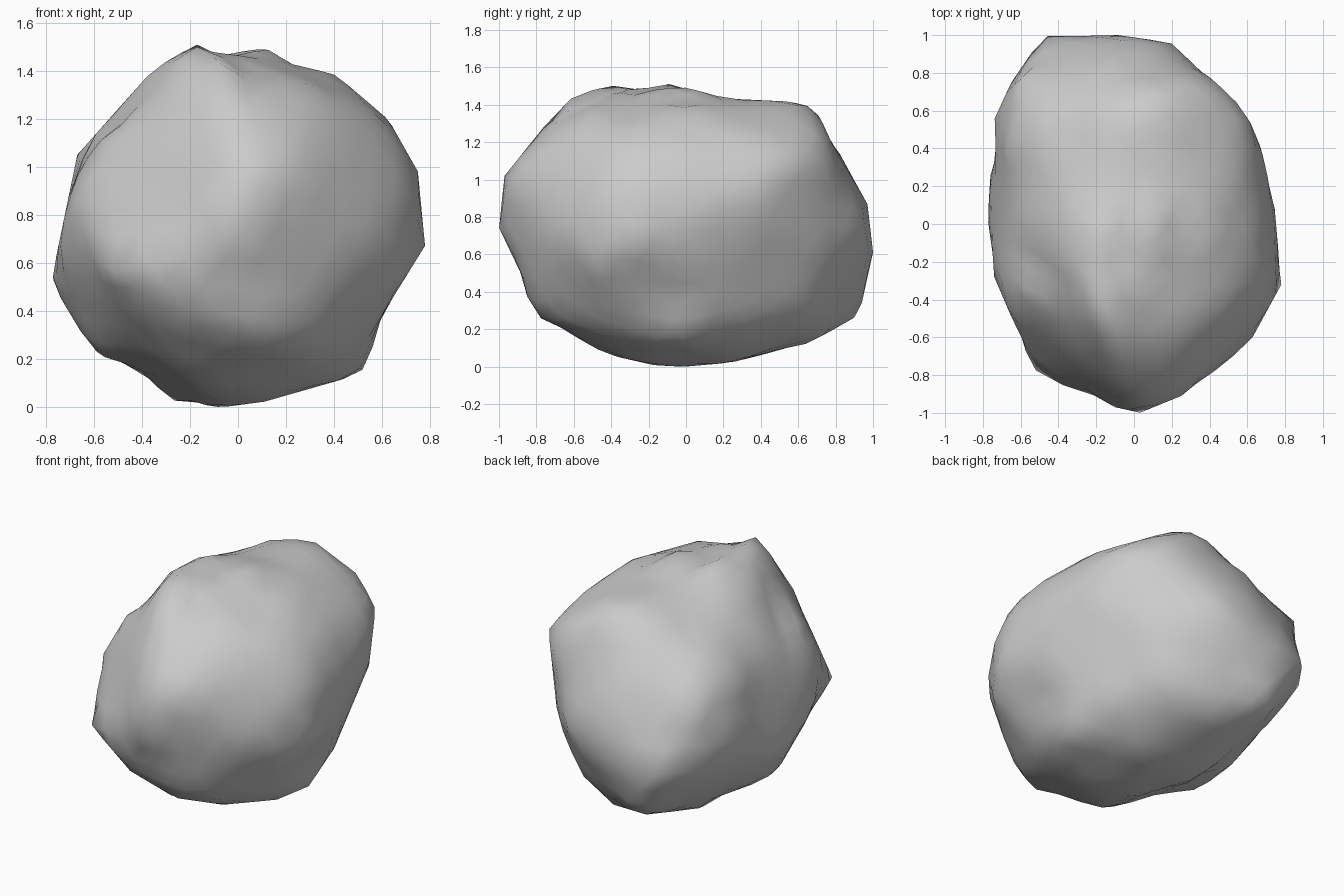
import bpy, bmesh, math
from mathutils import Vector

if "Cube" in bpy.data.objects:
    bpy.data.objects.remove(bpy.data.objects["Cube"])

MID = 0.76  # height of the rock's centre

# Outlines of the rock seen from each side (u right, v up)
front = [(-.17, 1.52), (-.05, 1.46), (.09, 1.52), (.27, 1.41), (.41, 1.41), (.62, 1.22),
         (.75, .99), (.78, .68), (.6, .39), (.53, .15), (.11, .03), (-.12, .0),
         (-.27, .02), (-.41, .17), (-.6, .23), (-.78, .53), (-.67, 1.06), (-.43, 1.33), (-.34, 1.43)]
right = [(-1, .75), (-.97, 1.03), (-.76, 1.29), (-.53, 1.53), (-.25, 1.49), (-.09, 1.52),
         (.25, 1.44), (.67, 1.42), (.97, .88), (1, .62), (.92, .26), (.64, .13), (.24, .03),
         (-.1, 0), (-.45, .08), (-.83, .29), (-.87, .48)]
top = [(-.46, 1), (-.05, 1), (.2, .955), (.6, .6), (.67, .42), (.745, .08), (.78, -.32),
       (.6, -.65), (.25, -.91), (.03, -1), (-.1, -.97), (-.53, -.79), (-.65, -.49),
       (-.74, -.28), (-.78, -.05), (-.74, .56), (-.61, .83)]
front_right = [(.23, .81), (.45, .79), (.7, .6), (.82, .4), (.78, .05), (.57, -.45), (.42, -.67),
               (.23, -.75), (-.09, -.78), (-.37, -.74), (-.64, -.58), (-.88, -.3), (-.8, .12),
               (-.66, .35), (-.57, .39), (-.41, .6), (-.24, .69), (.01, .73)]
back_left = [(.43, .82), (.64, .5), (.87, -.02), (.53, -.6), (.08, -.8), (-.23, -.84), (-.43, -.78),
             (-.61, -.61), (-.72, -.39), (-.77, -.2), (-.82, .27), (-.61, .49), (-.32, .68),
             (.07, .79), (.3, .77)]
below = [(.2, .84), (.35, .84), (.55, .65), (.93, .34), (.98, -.06), (.6, -.52), (.4, -.68),
         (.23, -.68), (-.15, -.81), (-.39, -.72), (-.62, -.68), (-.87, -.11), (-.84, .15),
         (-.74, .38), (-.51, .57), (-.33, .67), (-.08, .75)]


def view(outline, yaw, elev, v0=0.0):
    """Outline as 2D points plus the right and up axes of its plane."""
    a, e = math.radians(yaw), math.radians(elev)
    r = Vector((math.cos(a), math.sin(a), 0))
    away = Vector((-math.sin(a), math.cos(a), 0))
    u = away * math.sin(e) + Vector((0, 0, math.cos(e)))
    return [Vector((p[0], p[1] - v0)) for p in outline], r, u


def reach(pts, d):
    """Distance from the centre to the outline along d."""
    best = 0.0
    for p, q in zip(pts, pts[1:] + pts[:1]):
        e = q - p
        den = d.cross(e)
        if abs(den) < 1e-9:
            continue
        t, s = p.cross(e) / den, p.cross(d) / den
        if t > 0 and -1e-4 <= s <= 1.0001:
            best = max(best, t)
    return best or 9.0


views = [view(front_right, 35, 25), view(back_left, 215, 25), view(below, 145, -25),
         view(front, 0, 0, MID), view(right, 90, 0, MID), view(top, 0, 90)]


def carve(bm):
    """Keep every point inside all the outlines."""
    for v in bm.verts:
        d = v.co.normalized()
        limit = min(reach(pts, Vector((d.dot(r), d.dot(u)))) for pts, r, u in views)
        v.co = d * min(v.co.length, limit)


def pull(bm, spread):
    """Draw the rim, and softly the skin around it, out to the outline."""
    for pts, r, u in views:
        mids = [(p + q) / 2 for p, q in zip(pts, pts[1:] + pts[:1])]
        for p in mids + pts:
            v = min(bm.verts, key=lambda w: (w.co.dot(r) - p.x) ** 2 + (w.co.dot(u) - p.y) ** 2)
            off = r * (p.x - v.co.dot(r)) + u * (p.y - v.co.dot(u))
            if off.length > 0.25:
                continue
            centre = v.co.copy()
            for w in bm.verts:
                k = (w.co - centre).length_squared / spread ** 2
                if k < 4:
                    w.co += off * math.exp(-k)


# Rock: a sphere carved, softened and pulled until it fits the outlines
bm = bmesh.new()
bmesh.ops.create_icosphere(bm, subdivisions=4, radius=2)
carve(bm)
for spread in (.25, .2, .15, .12):
    for _ in range(3):
        bmesh.ops.smooth_vert(bm, verts=bm.verts, factor=0.5,
                              use_axis_x=True, use_axis_y=True, use_axis_z=True)
    pull(bm, spread)
    carve(bm)

# Stand it on the floor
for v in bm.verts:
    v.co.z += MID
low = min(v.co.z for v in bm.verts)
for v in bm.verts:
    v.co.z -= low
bmesh.ops.recalc_face_normals(bm, faces=bm.faces)
for face in bm.faces:
    face.smooth = True

mesh = bpy.data.meshes.new("rock")
bm.to_mesh(mesh)
bm.free()
bpy.context.collection.objects.link(bpy.data.objects.new("rock", mesh))
